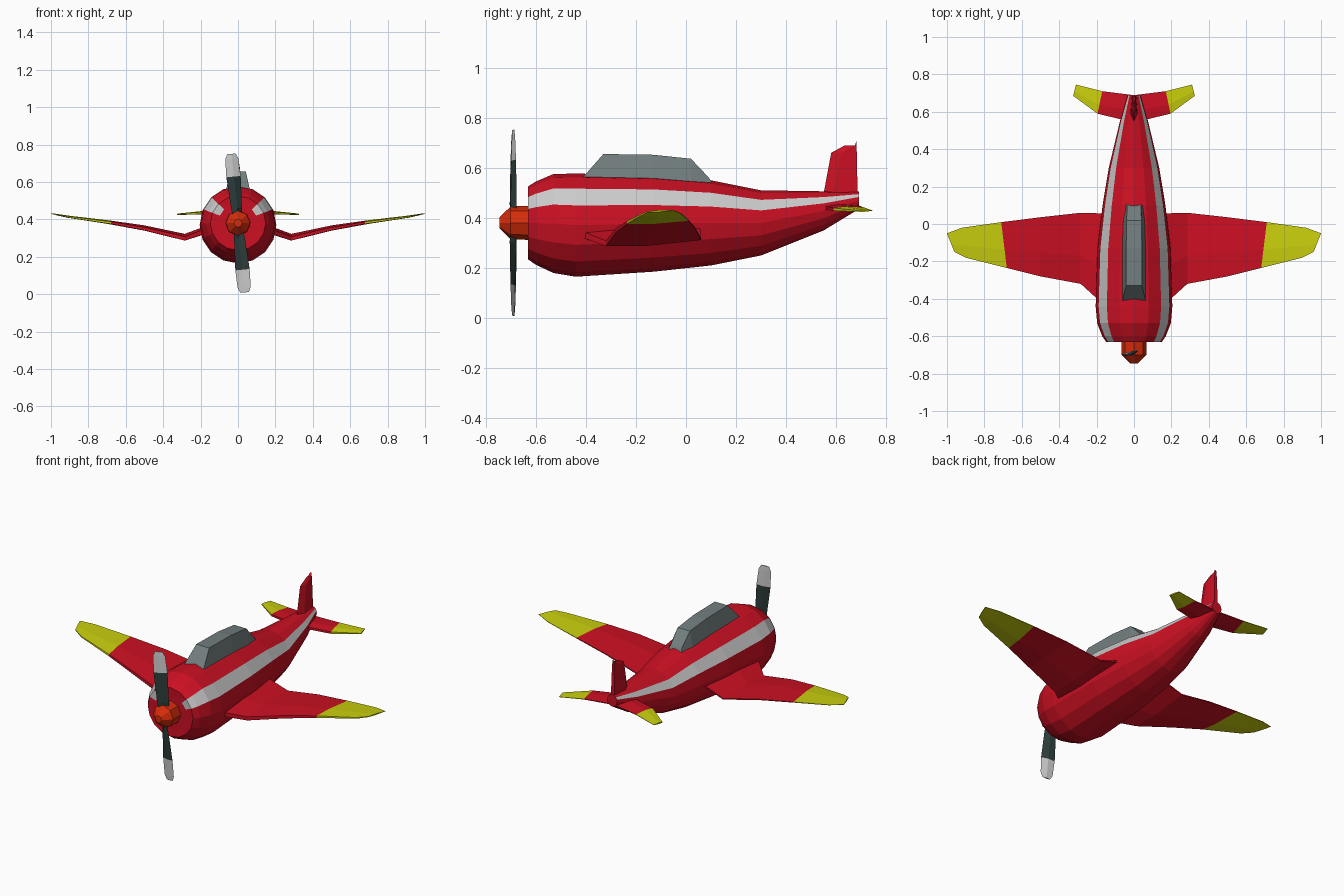
import bpy, bmesh
from math import sin, cos, pi, radians
from mathutils import Vector, Matrix

if "Cube" in bpy.data.objects:
    bpy.data.objects.remove(bpy.data.objects["Cube"])


def material(name, rgb):
    m = bpy.data.materials.new(name)
    m.diffuse_color = (*rgb, 1)
    m.use_nodes = True
    m.node_tree.nodes["Principled BSDF"].inputs["Base Color"].default_value = m.diffuse_color
    return m


RED = material("red_paint", (0.60, 0.005, 0.016))
YELLOW = material("yellow_paint", (0.58, 0.62, 0.004))
SILVER = material("stripe_grey", (0.55, 0.55, 0.55))
ORANGE = material("spinner_orange", (0.68, 0.025, 0.003))
DARK = material("blade_dark", (0.025, 0.045, 0.042))
GLASS = material("canopy_grey", (0.17, 0.21, 0.21))


def loft(name, rings, mats, pick=lambda ring, seg: 0, mirror=False):
    """Skin a list of equal-length rings, cap both ends, colour by ring/segment."""
    bm = bmesh.new()
    vs = [[bm.verts.new(p) for p in r] for r in rings]
    n = len(rings[0])
    for i in range(len(vs) - 1):
        for j in range(n):
            k = (j + 1) % n
            f = bm.faces.new((vs[i][j], vs[i][k], vs[i + 1][k], vs[i + 1][j]))
            f.material_index = pick(i, j)
    bm.faces.new(vs[0])
    bm.faces.new(vs[-1]).material_index = pick(len(vs) - 2, 0)
    bmesh.ops.recalc_face_normals(bm, faces=bm.faces)
    me = bpy.data.meshes.new(name)
    bm.to_mesh(me)
    bm.free()
    for m in mats:
        me.materials.append(m)
    ob = bpy.data.objects.new(name, me)
    bpy.context.collection.objects.link(ob)
    if mirror:
        ob.modifiers.new("mirror", 'MIRROR').use_mirror_merge = False
    return ob


def oval(y, w, top, bottom, n):
    c, h = (top + bottom) / 2, (top - bottom) / 2
    return [(w * cos(2 * pi * i / n), y, c + h * sin(2 * pi * i / n)) for i in range(n)]


def rib(xl, yl, zl, xt, yt, zt, t):
    """Six-point aerofoil section from leading to trailing edge."""
    le, te = Vector((xl, yl, zl)), Vector((xt, yt, zt))
    up = Vector((0, 0, t / 2))
    mid = le.lerp(te, 0.4)
    return [le + up * .6, mid + up, te + up * .2, te - up * .2, mid - up, le - up * .6]


# Fuselage: y, half width, top, bottom; stripe runs along one facet on each side
body = [(-.63, .105, .485, .275), (-.632, .148, .525, .235), (-.60, .170, .545, .213),
        (-.53, .197, .575, .180), (-.44, .205, .577, .165), (-.13, .195, .570, .185),
        (.10, .168, .550, .210), (.30, .135, .510, .250), (.55, .075, .506, .350),
        (.69, .033, .505, .435)]
loft("fuselage", [oval(*r, 16) for r in body], [RED, SILVER],
     lambda i, j: 1 if j in (1, 6) else 0)

# Canopy: y, half width, z at base and at roof
base = [(.070, -.44), (.068, -.13), (.060, .02), (.045, .11)]
roof = [(.042, -.33, .655), (.042, -.13, .652), (.040, .02, .636), (.036, .09, .562)]
loft("canopy", [[(-b[0], b[1], .53), (-r[0], r[1], r[2]), (r[0], r[1], r[2]), (b[0], b[1], .53)]
                for b, r in zip(base, roof)], [GLASS])

# Inverted-gull wings with yellow tips
loft("wings", [rib(*r) for r in [
    (.12, -.47, .355, .12, .055, .370, .045),
    (.285, -.32, .298, .285, .060, .315, .036),
    (.50, -.28, .350, .50, .036, .360, .028),
    (.68, -.235, .382, .71, .010, .390, .020),
    (.90, -.18, .412, .92, -.020, .418, .012),
    (.96, -.15, .425, 1.0, -.050, .430, .007)]],
    [RED, YELLOW], lambda i, j: int(i >= 3), mirror=True)

# Tailplane with yellow tips
loft("tailplane", [rib(*r) for r in [
    (.01, .545, .442, .01, .690, .447, .026),
    (.195, .590, .434, .170, .710, .440, .018),
    (.325, .685, .427, .310, .745, .429, .008)]],
    [RED, YELLOW], lambda i, j: int(i >= 1), mirror=True)

# Fin: stacked sections, y front, y back, z front, z back, half thickness
loft("fin", [[(0, a, z0), (t, a + .04, z0), (t * .6, b, z1), (-t * .6, b, z1), (-t, a + .04, z0)]
             for a, b, z0, z1, t in [(.545, .686, .47, .47, .020), (.552, .685, .51, .51, .019),
                                     (.580, .682, .66, .665, .012), (.635, .680, .69, .705, .008)]],
     [RED])

# Spinner
loft("spinner", [oval(y, r, .38 + r, .38 - r, 8) for y, r in
                 [(-.745, .022), (-.70, .066), (-.62, .068)]], [ORANGE])

# Two propeller blades with grey tips: radius, half width, half thickness, pitch
for k, name in enumerate(("upper_blade", "lower_blade")):
    turn = Matrix.Rotation(radians(-5.5) + k * pi, 4, 'Y')
    rings = []
    for r, w, t, pitch in [(.02, .026, .012, 30), (.08, .032, .011, 26), (.25, .040, .007, 16),
                           (.345, .036, .005, 12), (.372, .023, .004, 10)]:
        tw = Matrix.Rotation(radians(pitch), 4, 'Z')
        rings.append([turn @ (tw @ Vector(p)) + Vector((0, -.69, .38))
                      for p in ((-w, 0, r), (0, -t, r), (w, 0, r), (0, t, r))])
    loft(name, rings, [DARK, SILVER], lambda i, j: int(i >= 2))
